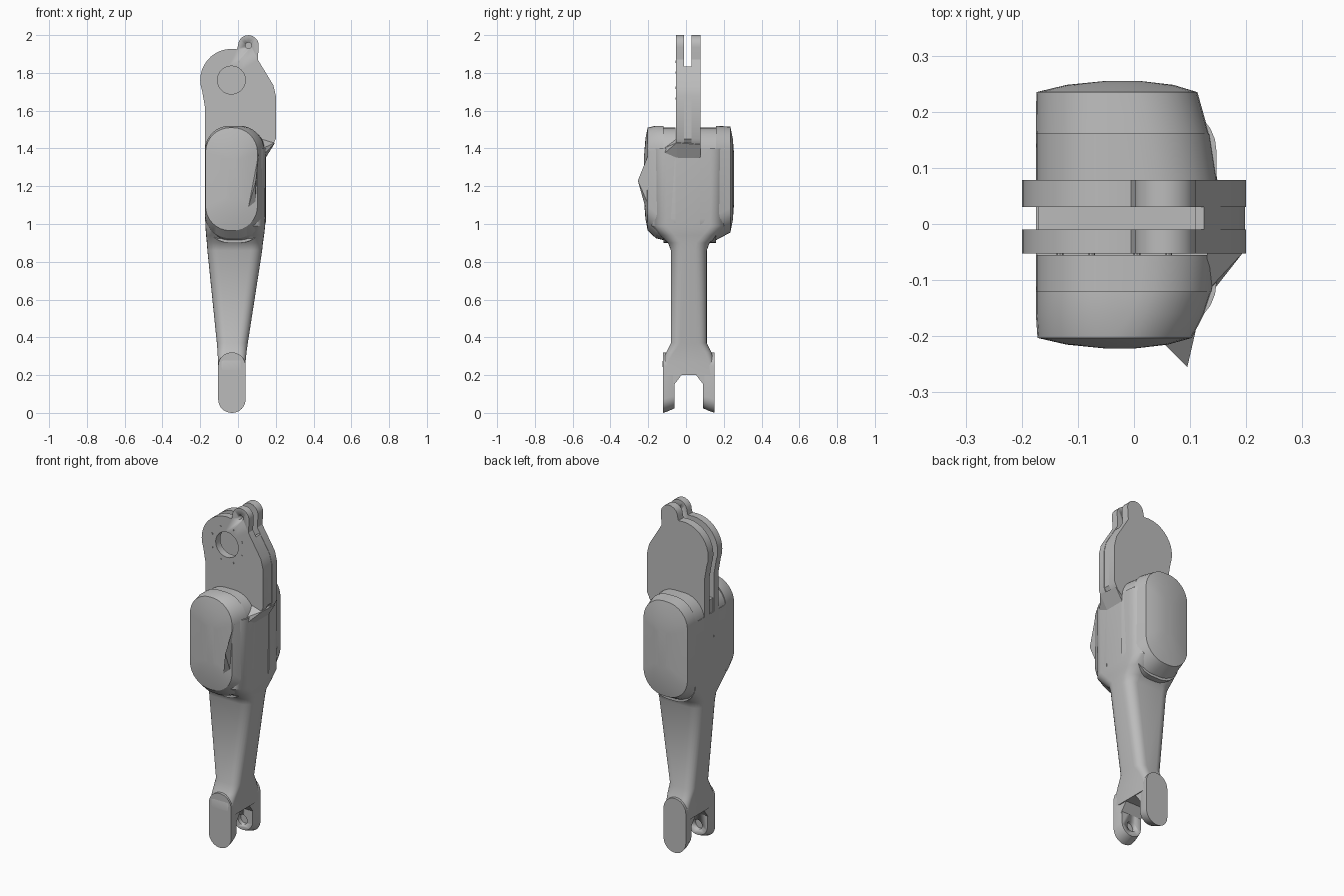
import bpy, bmesh, math
from mathutils import Vector, Matrix

old = bpy.data.objects.get("Cube")
if old:
    bpy.data.objects.remove(old, do_unlink=True)

GREY = (0.5, 0.5, 0.5, 1)
metal = bpy.data.materials.new("plain grey")
metal.use_nodes = True
metal.diffuse_color = GREY
metal.node_tree.nodes["Principled BSDF"].inputs["Base Color"].default_value = GREY


def finish(name, bm, angle=30):
    bmesh.ops.recalc_face_normals(bm, faces=bm.faces)
    mesh = bpy.data.meshes.new(name)
    bm.to_mesh(mesh)
    bm.free()
    obj = bpy.data.objects.new(name, mesh)
    bpy.context.collection.objects.link(obj)
    mesh.materials.append(metal)
    bpy.ops.object.select_all(action="DESELECT")
    obj.select_set(True)
    bpy.context.view_layer.objects.active = obj
    bpy.ops.object.shade_smooth_by_angle(angle=math.radians(angle))
    return obj


def rounded(u0, u1, v0, v1, r, steps=6):
    """Rounded rectangle outline."""
    r = min(r, (u1 - u0) / 2 - 0.001, (v1 - v0) / 2 - 0.001)
    corners = [(u1 - r, v1 - r), (u0 + r, v1 - r), (u0 + r, v0 + r), (u1 - r, v0 + r)]
    pts = []
    for q, (cu, cv) in enumerate(corners):
        for i in range(steps + 1):
            a = math.pi / 2 * (q + i / steps)
            pts.append((cu + r * math.cos(a), cv + r * math.sin(a)))
    return pts


def loft(name, axis, sections, angle=30):
    """Skin (position, outline) sections along y or z."""
    bm = bmesh.new()
    rings = []
    for t, pts in sections:
        rings.append([bm.verts.new((u, t, v) if axis == "y" else (u, v, t)) for u, v in pts])
    for a, b in zip(rings, rings[1:]):
        for i in range(len(a)):
            j = (i + 1) % len(a)
            bm.faces.new((a[i], a[j], b[j], b[i]))
    bm.faces.new(rings[0])
    bm.faces.new(rings[-1])
    return finish(name, bm, angle)


def slab(name, pts, y0, y1, angle=30):
    return loft(name, "y", [(y0, pts), (y1, pts)], angle)


def hull(name, pts):
    bm = bmesh.new()
    bmesh.ops.convex_hull(bm, input=[bm.verts.new(p) for p in pts])
    return finish(name, bm, 1)


def drum(name, x, z, r, y0, y1, sides=24):
    ring = [(x + r * math.cos(2 * math.pi * i / sides), z + r * math.sin(2 * math.pi * i / sides))
            for i in range(sides)]
    return slab(name, ring, y0, y1)


def cut(target, cutter):
    mod = target.modifiers.new("cut", "BOOLEAN")
    mod.operation = "DIFFERENCE"
    mod.solver = "EXACT"
    mod.object = cutter
    cutter.hide_render = True
    cutter.hide_set(True)


def arc(cx, cz, r, start, end, n):
    return [(cx + r * math.cos(math.radians(start + (end - start) * i / n)),
             cz + r * math.sin(math.radians(start + (end - start) * i / n))) for i in range(n + 1)]


# Tapering arm that flares into the body
arm_sections = [
    (0.20, -0.105, 0.04, -0.12, 0.15, 0.02),
    (0.27, -0.106, 0.04, -0.125, 0.15, 0.03),
    (0.32, -0.108, 0.045, -0.105, 0.135, 0.04),
    (0.37, -0.112, 0.052, -0.08, 0.11, 0.05),
    (0.86, -0.162, 0.128, -0.08, 0.11, 0.06),
    (0.90, -0.165, 0.132, -0.095, 0.125, 0.07),
    (0.94, -0.169, 0.138, -0.14, 0.17, 0.08),
    (0.99, -0.173, 0.144, -0.185, 0.21, 0.08),
    (1.40, -0.175, 0.147, -0.185, 0.21, 0.08),
]
loft("arm", "z", [(z, rounded(a, b, c, d, r)) for z, a, b, c, d, r in arm_sections], 35)


# Capsule housings with stepped, slightly domed covers
def housing(name, sections, r=0.13):
    loft(name, "y", [(y, rounded(a, b, c, d, r, 8)) for y, a, b, c, d in sections], 25)


housing("front_housing", [(-0.055, -0.175, 0.147, 0.90, 1.51),
                          (-0.12, -0.175, 0.14, 0.90, 1.51)])
housing("front_cover", [(-0.12, -0.175, 0.138, 0.915, 1.52),
                        (-0.16, -0.175, 0.125, 0.925, 1.52),
                        (-0.203, -0.172, 0.103, 0.965, 1.51),
                        (-0.215, -0.12, 0.06, 1.03, 1.45),
                        (-0.222, -0.05, 0.0, 1.12, 1.36)])
housing("back_housing", [(0.075, -0.175, 0.149, 0.90, 1.51),
                         (0.16, -0.175, 0.136, 0.90, 1.51)])
housing("back_cover", [(0.16, -0.175, 0.134, 0.915, 1.52),
                       (0.235, -0.174, 0.113, 0.955, 1.515),
                       (0.248, -0.12, 0.07, 1.02, 1.45),
                       (0.255, -0.05, 0.01, 1.12, 1.36)])

# Raised sliver on the front cover
hull("cover_spur", [(0.11, -0.19, 1.39), (0.05, -0.21, 1.07), (0.09, -0.19, 1.08),
                    (0.095, -0.255, 1.23)])

# Twin mounting plates with a lug at the top
outline = [(0.2, 1.45), (0.2, 1.68), (0.187, 1.735), (0.105, 1.87)]
outline += arc(0.055, 1.945, 0.055, -10, 180, 10)
outline += [(-0.005, 1.925)]
outline += arc(-0.035, 1.762, 0.165, 82, 200, 12)
outline += [(-0.175, 1.62), (-0.175, 1.25), (0.14, 1.25), (0.14, 1.375), (0.18, 1.41)]
front_plate = slab("front_plate", outline, -0.053, -0.01)
back_plate = slab("back_plate", outline, 0.03, 0.078)
cut(front_plate, drum("bearing_cutter", -0.035, 1.762, 0.074, -0.1, 0.01, 32))
cut(front_plate, drum("lug_cutter", 0.055, 1.945, 0.016, -0.1, 0.01, 12))

# Small bolts round the bearing hole
for i in range(8):
    a = math.pi / 4 * (i + 0.5)
    drum("bolt", -0.035 + 0.105 * math.cos(a), 1.762 + 0.105 * math.sin(a), 0.006, -0.056, -0.05, 8)

# Web joining the plates along one edge, and the floor of the slot
slab("web", [(0.11, 1.3), (0.14, 1.375), (0.198, 1.45), (0.198, 1.68), (0.185, 1.735),
             (0.125, 1.835), (0.11, 1.835)], -0.011, 0.031)
slab("slot_floor", [(-0.17, 1.3), (0.12, 1.3), (0.12, 1.48), (-0.17, 1.48)], -0.011, 0.031)

# Sloping gusset under the plates
hull("gusset", [(0.13, -0.12, 1.40), (0.14, -0.12, 1.37), (0.14, 0.076, 1.34), (0.19, 0.076, 1.42),
                (0.14, -0.05, 1.34), (0.195, -0.05, 1.43), (0.13, -0.05, 1.45), (0.13, 0.076, 1.45)])

# Forked foot with blind pin holes on the inner faces
for name, outer, inner, side in (("front_prong", -0.122, -0.06, 1), ("back_prong", 0.152, 0.09, -1)):
    full = rounded(-0.105, 0.04, 0.01, 0.32, 0.073, 8)
    foot = rounded(-0.105, 0.04, 0.0, 0.32, 0.073, 8)
    slim = rounded(-0.098, 0.033, 0.025, 0.30, 0.066, 8)
    prong = loft(name, "y", [(outer, foot), (outer + side * 0.03, full), (inner, slim)], 25)
    cut(prong, drum(name + "_cutter", -0.033, 0.085, 0.03, inner - side * 0.025, inner + side * 0.02, 16))
    # Fillet of the fork arch
    slope = inner + side * 0.04
    hull(name + "_fillet", [(x, y, z) for x in (-0.1, 0.035)
                            for y, z in ((inner - side * 0.01, 0.14), (inner - side * 0.01, 0.22),
                                         (inner + side * 0.005, 0.165), (slope, 0.205), (slope, 0.22))])
